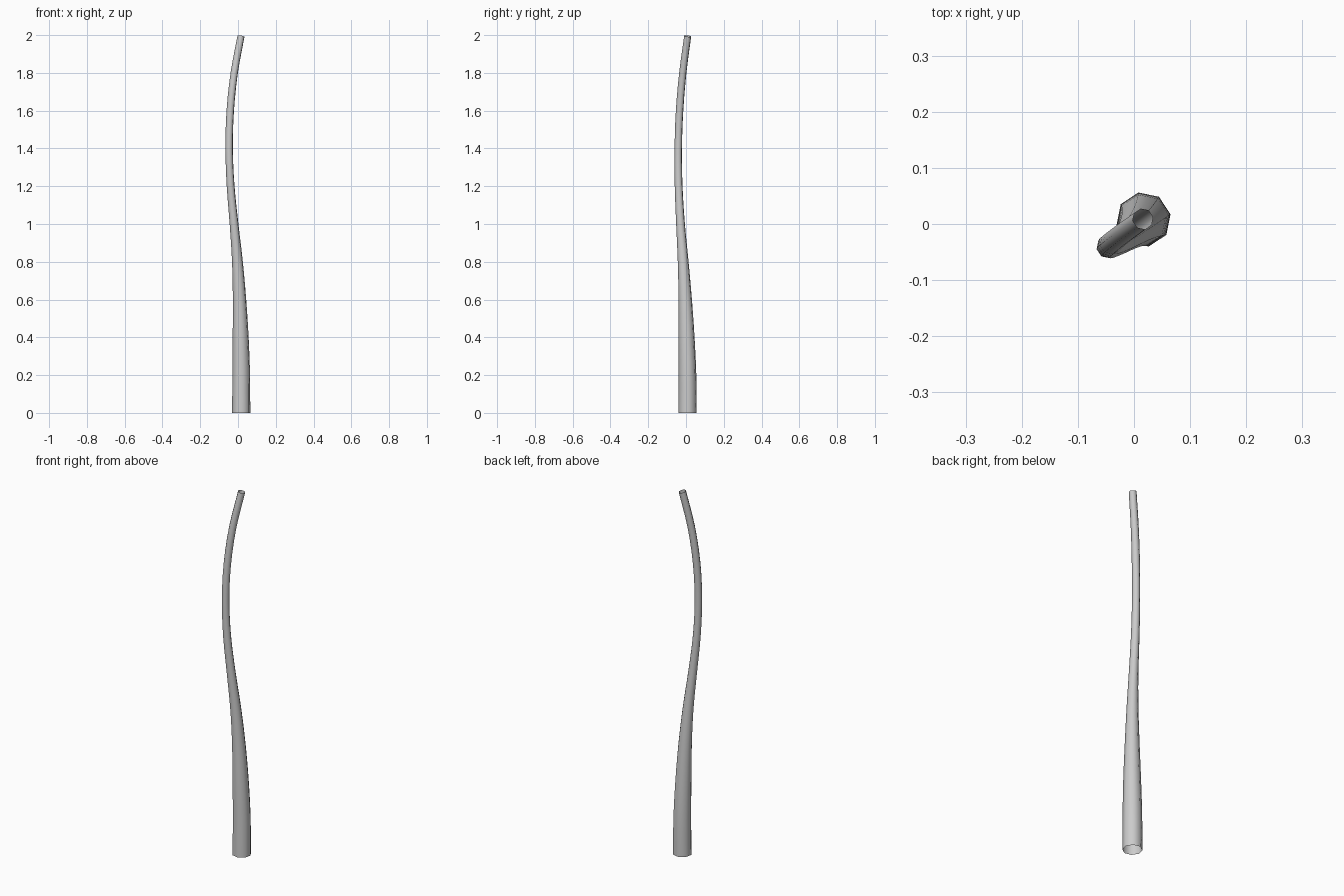
import bpy, bmesh, math
from mathutils import Vector

if "Cube" in bpy.data.objects:
    bpy.data.objects.remove(bpy.data.objects["Cube"])

SIDES = 8
STEPS = 3

# centre line with radius: x, y, z, r
path = [
    (0.017, 0.008, 0.0, 0.049), (0.017, 0.008, 0.2, 0.0475),
    (0.014, 0.003, 0.4, 0.043), (0.008, -0.004, 0.6, 0.036),
    (-0.003, -0.015, 0.8, 0.029), (-0.021, -0.029, 1.0, 0.0235),
    (-0.039, -0.039, 1.2, 0.021), (-0.047, -0.041, 1.4, 0.020),
    (-0.041, -0.034, 1.6, 0.020), (-0.020, -0.017, 1.8, 0.0195),
    (0.016, 0.009, 1.995, 0.019)]
pts = [Vector(p) for p in path]


def spline(i, t):
    """Catmull-Rom interpolation of position and radius."""
    p1, p2 = pts[i], pts[i + 1]
    p0 = pts[i - 1] if i > 0 else p1 * 2 - p2
    p3 = pts[i + 2] if i + 2 < len(pts) else p2 * 2 - p1
    return 0.5 * (p1 * 2 + (p2 - p0) * t + (p0 * 2 - p1 * 5 + p2 * 4 - p3) * t ** 2
                  + (p1 * 3 - p0 - p2 * 3 + p3) * t ** 3)


samples = [spline(i, s / STEPS) for i in range(len(pts) - 1) for s in range(STEPS)]
samples.append(pts[-1])

# open tapered trunk, rings square to the centre line
bm = bmesh.new()
rings = []
for k, s in enumerate(samples):
    a, b = samples[max(k - 1, 0)], samples[min(k + 1, len(samples) - 1)]
    turn = Vector((0, 0, 1)).rotation_difference((b - a).to_3d())
    ring = []
    for j in range(SIDES):
        ang = math.radians(11) + math.tau * j / SIDES
        off = Vector((math.cos(ang), math.sin(ang), 0)) * s.w
        ring.append(bm.verts.new(s.to_3d() + turn @ off))
    rings.append(ring)
for lo, hi in zip(rings, rings[1:]):
    for j in range(SIDES):
        n = (j + 1) % SIDES
        bm.faces.new((lo[j], lo[n], hi[n], hi[j])).smooth = True
for v in rings[0]:
    v.co.z = 0

mesh = bpy.data.meshes.new("trunk")
bm.to_mesh(mesh)
bm.free()
trunk = bpy.data.objects.new("trunk", mesh)
bpy.context.collection.objects.link(trunk)
